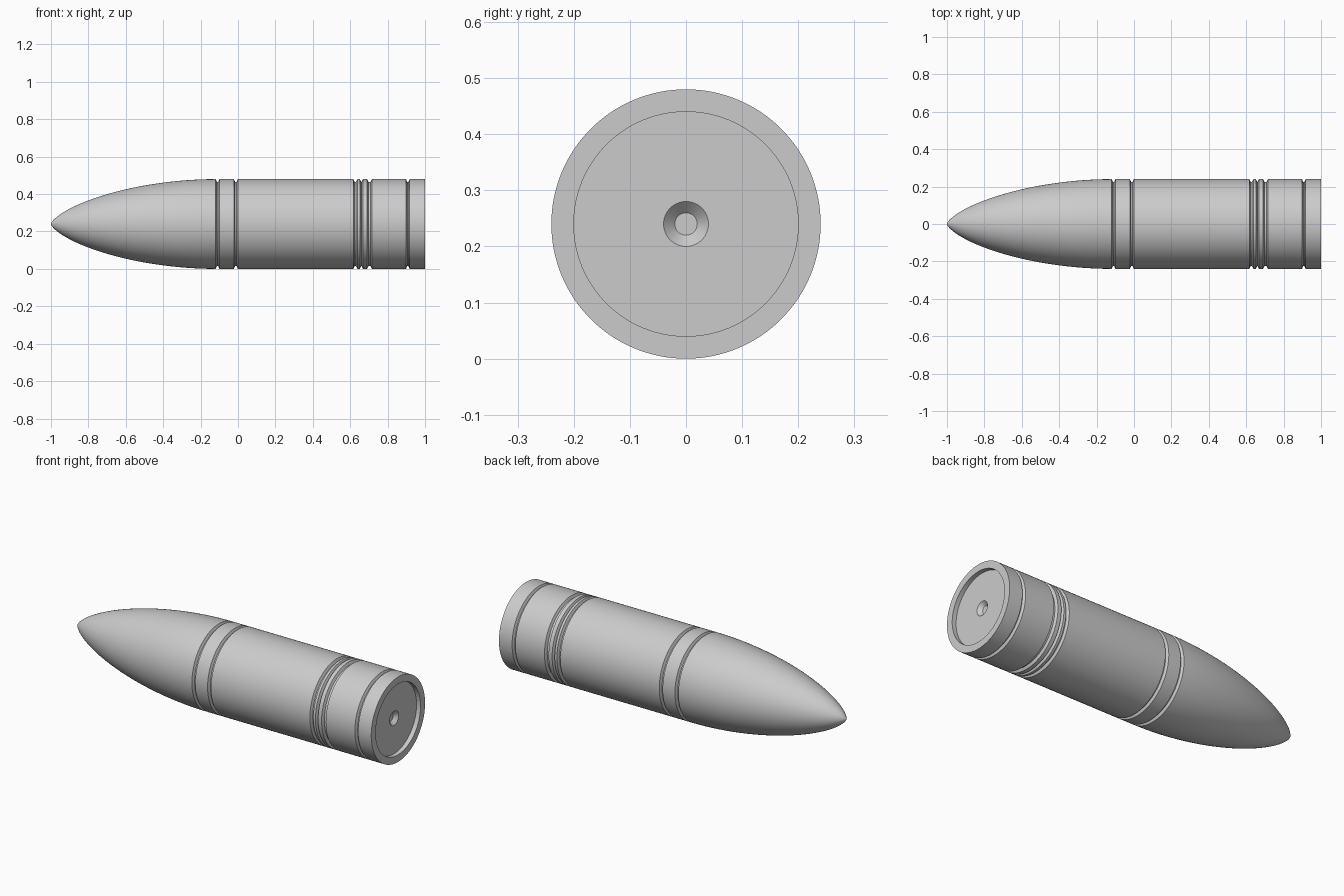
import bpy
import math
import bmesh

cube = bpy.data.objects.get("Cube")
if cube:
    bpy.data.objects.remove(cube, do_unlink=True)

R = 0.24          # body radius, also the height of the axis
SEGMENTS = 128

metal = bpy.data.materials.new("grey metal")
metal.use_nodes = True
GREY = (0.6, 0.6, 0.6, 1)
metal.diffuse_color = GREY
metal.node_tree.nodes["Principled BSDF"].inputs["Base Color"].default_value = GREY


def lathe(name, profile):
    """Spin (x, radius) points around the long axis."""
    bm = bmesh.new()
    verts = [bm.verts.new((x, 0, r)) for x, r in profile]
    edges = [bm.edges.new(pair) for pair in zip(verts, verts[1:])]
    bmesh.ops.spin(bm, geom=verts + edges, cent=(0, 0, 0), axis=(1, 0, 0),
                   angle=math.tau, steps=SEGMENTS, use_merge=True)
    bmesh.ops.remove_doubles(bm, verts=bm.verts, dist=1e-5)
    bmesh.ops.recalc_face_normals(bm, faces=bm.faces)
    mesh = bpy.data.meshes.new(name)
    bm.to_mesh(mesh)
    bm.free()
    mesh.materials.append(metal)
    obj = bpy.data.objects.new(name, mesh)
    obj.location.z = R
    bpy.context.collection.objects.link(obj)
    bpy.ops.object.select_all(action="DESELECT")
    obj.select_set(True)
    bpy.context.view_layer.objects.active = obj
    bpy.ops.object.shade_smooth_by_angle(angle=math.radians(25))


def nose_curve(start, end, steps=40):
    """Blunt-tipped ogive, tangent to the body at its end."""
    points = []
    for i in range(steps + 1):
        t = (i / steps) ** 2
        r = R * (1 - (1 - t) ** 1.9) ** 0.68
        points.append((start + (end - start) * t, r))
    return points


def groove(start, end, depth=0.015, slope=0.007):
    """Sloped front wall, flat floor, sloped rear wall."""
    return [(start, R), (start + slope, R - depth),
            (end - slope, R - depth), (end, R)]


# Nose cone, ending on the floor of the first groove
lathe("nose_cone", nose_curve(-1, -0.12) + groove(-0.12, -0.099)[1:3])

# Collar, main body and the grooved rear section
body = groove(-0.12, -0.099)[2:]
for start, end in ((-0.022, -0.001), (0.617, 0.638), (0.652, 0.668),
                   (0.69, 0.716), (0.898, 0.918)):
    body += groove(start, end)
lathe("grooved_body", body + [(1, R)])

# Base rim, recessed floor and the conical centre hole
lathe("recessed_base", [(1, R), (1, 0.2), (0.975, 0.2), (0.975, 0.04),
                        (0.955, 0.02), (0.955, 0)])
